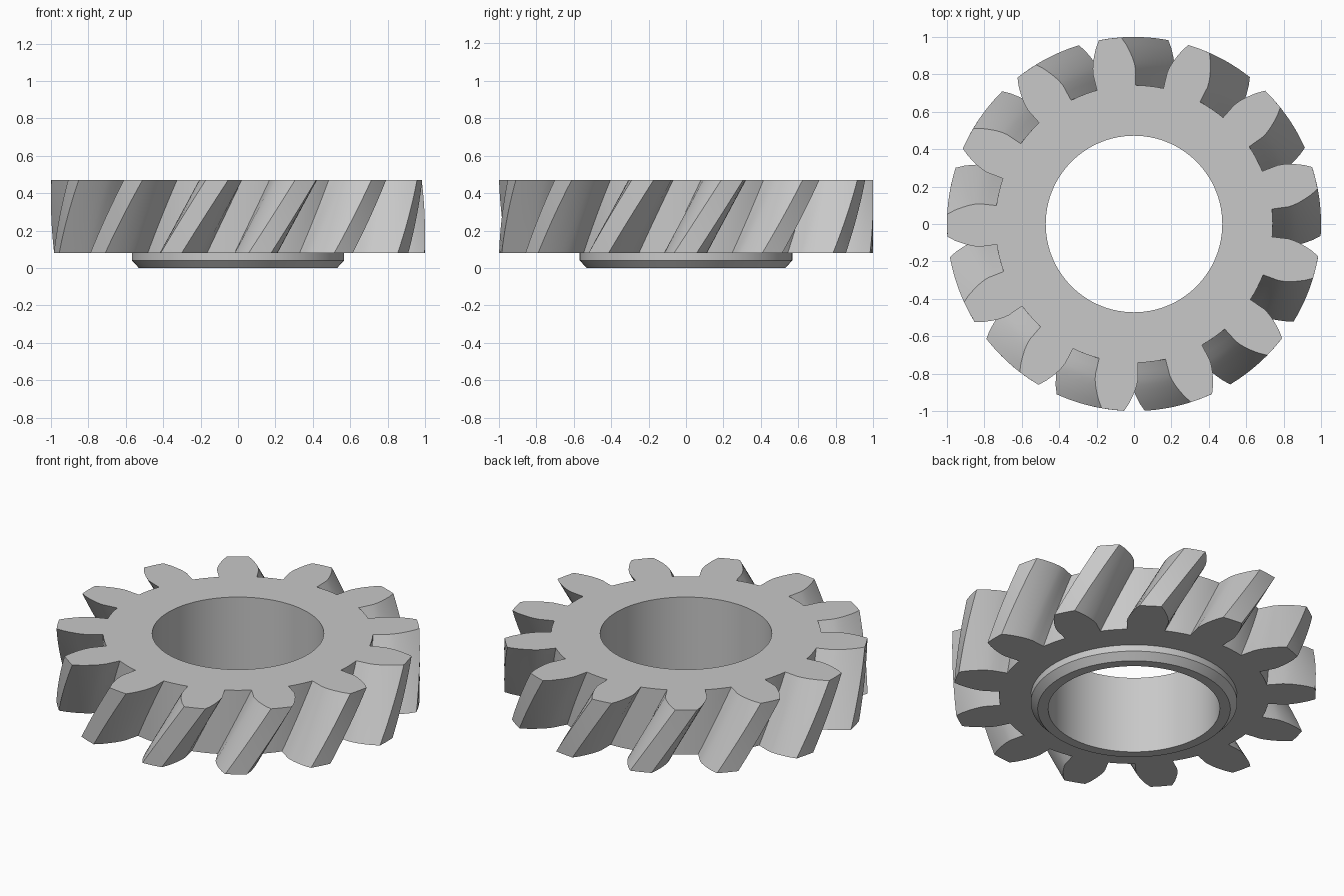
import bpy, bmesh
from math import cos, sin, radians, pi

cube = bpy.data.objects.get("Cube")
if cube:
    bpy.data.objects.remove(cube, do_unlink=True)

TEETH = 13
PITCH = 360 / TEETH
FIRST = 14.3            # centre of the first tooth on the top face, degrees
TWIST = 14.5            # helix turn from bottom to top, degrees
BOTTOM, TOP = 0.08, 0.47
BORE, LAYERS, SEGMENTS = 0.472, 10, 104

# Tooth flank from root to tip: radius, half width in degrees
FLANK = [(0.742, 8.1), (0.79, 8.0), (0.83, 7.95), (0.86, 7.5),
         (0.89, 6.85), (0.92, 6.05), (0.96, 4.9), (1.0, 3.45)]


def tooth_outline():
    """One tooth and the gap after it, as (radius, degrees) from its centre."""
    root, root_half = FLANK[0]
    points = [(r, -a) for r, a in FLANK]
    points.append((1.0, 0))
    points += [(r, a) for r, a in reversed(FLANK)]
    gap = PITCH - 2 * root_half
    points += [(root, root_half + gap * i / 4) for i in (1, 2, 3)]
    return points


def add_loop(bm, polar, z):
    return [bm.verts.new((r * cos(radians(a)), r * sin(radians(a)), z))
            for r, a in polar]


def circle(bm, radius, z):
    return add_loop(bm, [(radius, 360 * i / SEGMENTS) for i in range(SEGMENTS)], z)


def bridge(bm, low, high):
    n = len(low)
    for i in range(n):
        j = (i + 1) % n
        bm.faces.new((low[i], low[j], high[j], high[i]))


def cap(bm, outer, inner):
    """Flat face between two loops."""
    edges = []
    for loop in (outer, inner):
        for i, v in enumerate(loop):
            w = loop[(i + 1) % len(loop)]
            edges.append(bm.edges.get((v, w)) or bm.edges.new((v, w)))
    bmesh.ops.triangle_fill(bm, edges=edges, use_beauty=True)


bm = bmesh.new()

# Helical toothed rim
outline = tooth_outline()
rim = []
for k in range(LAYERS + 1):
    f = k / LAYERS
    turn = FIRST - TWIST * (1 - f)
    polar = [(r, a + turn + t * PITCH) for t in range(TEETH) for r, a in outline]
    rim.append(add_loop(bm, polar, BOTTOM + (TOP - BOTTOM) * f))
for low, high in zip(rim, rim[1:]):
    bridge(bm, low, high)

# Chamfered hub collar, bottom ring and bore
rings = [circle(bm, r, z) for r, z in
         [(0.568, BOTTOM), (0.568, 0.04), (0.53, 0), (BORE, 0), (BORE, TOP)]]
for a, b in zip(rings, rings[1:]):
    bridge(bm, a, b)

# Top and underside faces
cap(bm, rim[-1], rings[-1])
cap(bm, rim[0], rings[0])
bmesh.ops.recalc_face_normals(bm, faces=bm.faces[:])

mesh = bpy.data.meshes.new("helical_gear")
bm.to_mesh(mesh)
bm.free()
gear = bpy.data.objects.new("helical_gear", mesh)
bpy.context.collection.objects.link(gear)

# Plain grey metal
grey = bpy.data.materials.new("light_grey")
grey.use_nodes = True
colour = (0.58, 0.58, 0.58, 1)
grey.diffuse_color = colour
grey.node_tree.nodes["Principled BSDF"].inputs["Base Color"].default_value = colour
mesh.materials.append(grey)

bpy.ops.object.select_all(action='DESELECT')
gear.select_set(True)
bpy.context.view_layer.objects.active = gear
bpy.ops.object.shade_smooth_by_angle(angle=radians(28))
